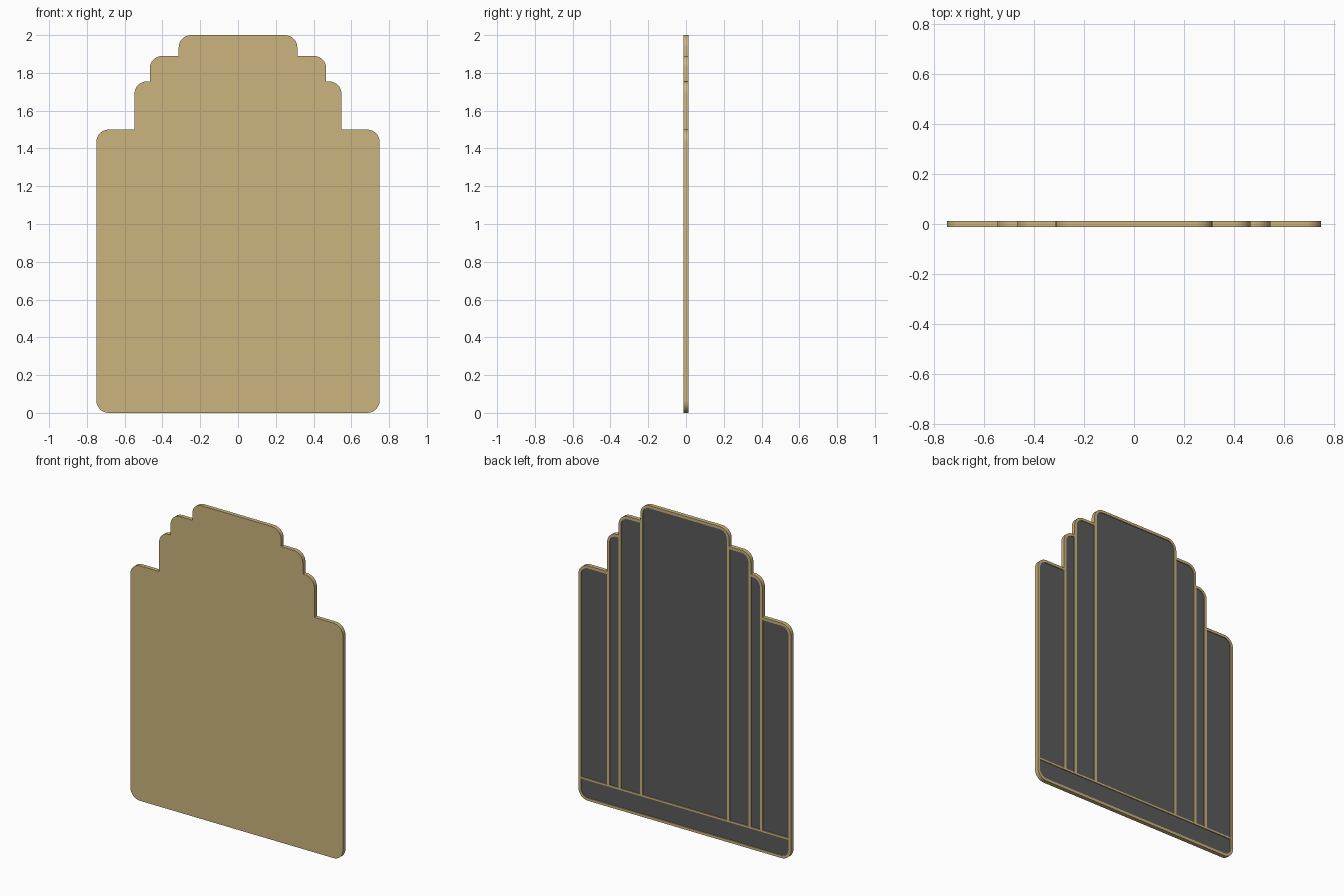
import bpy, bmesh, math

if "Cube" in bpy.data.objects:
    bpy.data.objects.remove(bpy.data.objects["Cube"])

HALF_T = 0.013      # half thickness of the board
FLOOR = 0.008       # y of the recessed dark panels
RIM = 0.017         # tan rim around each panel
LIP = 0.002         # small gap beside each divider
R = 0.066           # corner radius
STRIP_Z = 0.135     # divider above the bottom strip
STEPS = [(0.314, 2.0), (0.467, 1.89), (0.548, 1.755), (0.75, 1.5)]  # half width, height


def material(name, rgb):
    m = bpy.data.materials.new(name)
    m.diffuse_color = (*rgb, 1)
    m.use_nodes = True
    m.node_tree.nodes["Principled BSDF"].inputs["Base Color"].default_value = m.diffuse_color
    return m


def arc(cx, cz, r, a0, a1, n=8):
    return [(cx + r * math.cos(math.radians(a0 + (a1 - a0) * i / n)),
             cz + r * math.sin(math.radians(a0 + (a1 - a0) * i / n))) for i in range(n + 1)]


def prism(bm, pts, y0, y1):
    """Extrude an x-z outline from y0 to y1."""
    face = bm.faces.new([bm.verts.new((x, y0, z)) for x, z in pts])
    out = bmesh.ops.extrude_face_region(bm, geom=[face])
    for v in out["geom"]:
        if isinstance(v, bmesh.types.BMVert):
            v.co.y = y1


def make_object(name, bm):
    bmesh.ops.recalc_face_normals(bm, faces=bm.faces)
    me = bpy.data.meshes.new(name)
    bm.to_mesh(me)
    bm.free()
    ob = bpy.data.objects.new(name, me)
    bpy.context.collection.objects.link(ob)
    return ob


def mirror(pts):
    return [(-x, z) for x, z in reversed(pts)]


# Stepped board outline: right half from bottom to top, then mirrored
half = arc(0.75 - R, R, R, -90, 0)
for i in range(len(STEPS) - 1, -1, -1):
    w, h = STEPS[i]
    half += arc(w - R, h - R, R, 0, 90)
    if i:
        half.append((STEPS[i - 1][0], h))
bm = bmesh.new()
prism(bm, half + mirror(half), -HALF_T, HALF_T)
board = make_object("stepped_board", bm)

# Pockets for the recessed back panels
bm = bmesh.new()
r = R - RIM
z0 = STRIP_Z + 0.006
back = HALF_T + 0.02
w, h = STEPS[0]
top = [(w - RIM, z0)] + arc(w - RIM - r, h - RIM - r, r, 0, 90)
prism(bm, top + mirror(top), FLOOR, back)                    # centre panel
for (wi, _), (wo, h) in zip(STEPS, STEPS[1:]):               # side panels
    pts = [(wi + LIP, z0), (wo - RIM, z0)]
    pts += arc(wo - RIM - r, h - RIM - r, r, 0, 90) + [(wi + LIP, h - RIM)]
    prism(bm, pts, FLOOR, back)
    prism(bm, mirror(pts), FLOOR, back)
strip = arc(0.75 - R, R, r, -90, 0) + [(0.75 - RIM, STRIP_Z - 0.006)]
prism(bm, strip + mirror(strip), FLOOR, back)                # bottom strip
cutter = make_object("panel_cutter", bm)
cutter.hide_render = True

# Cut the pockets and bake the result
mod = board.modifiers.new("pockets", "BOOLEAN")
mod.operation = "DIFFERENCE"
mod.solver = "EXACT"
mod.object = cutter
bpy.context.view_layer.update()
deps = bpy.context.evaluated_depsgraph_get()
mesh = bpy.data.meshes.new_from_object(board.evaluated_get(deps))
board.modifiers.clear()
board.data = mesh
bpy.data.objects.remove(cutter)

# Tan board, dark grey pocket floors
mesh.materials.clear()
mesh.materials.append(material("tan", (0.60, 0.46, 0.21)))
mesh.materials.append(material("dark_grey", (0.105, 0.105, 0.105)))
for p in mesh.polygons:
    p.material_index = int(p.normal.y > 0.9 and abs(p.center.y - FLOOR) < 0.001)

bpy.context.view_layer.objects.active = board
board.select_set(True)
bpy.ops.object.shade_smooth_by_angle(angle=math.radians(30))
